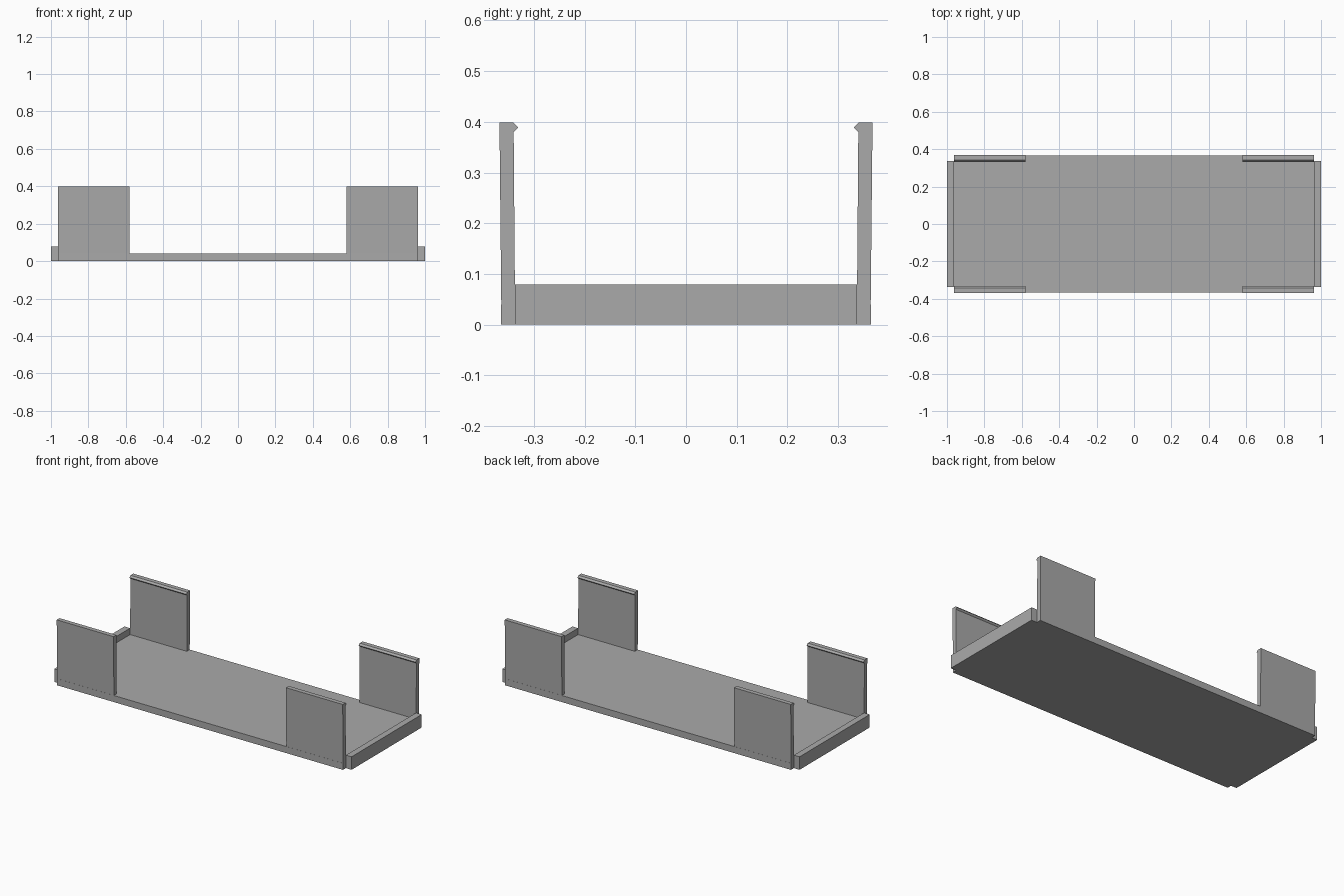
import bpy

# Remove the default cube
cube = bpy.data.objects.get("Cube")
if cube:
    bpy.data.objects.remove(cube, do_unlink=True)

grey = bpy.data.materials.new("mid_grey")
grey.use_nodes = True
colour = (0.4, 0.4, 0.4, 1)
grey.diffuse_color = colour
grey.node_tree.nodes["Principled BSDF"].inputs["Base Color"].default_value = colour


def extrude_x(name, profile, x0, x1):
    """Sweep a closed (y, z) profile from x0 to x1."""
    n = len(profile)
    verts = [(x, y, z) for x in (x0, x1) for y, z in profile]
    faces = [tuple(reversed(range(n))), tuple(range(n, 2 * n))]
    faces += [(i, (i + 1) % n, (i + 1) % n + n, i + n) for i in range(n)]
    mesh = bpy.data.meshes.new(name)
    mesh.from_pydata(verts, [], faces)
    mesh.materials.append(grey)
    obj = bpy.data.objects.new(name, mesh)
    bpy.context.collection.objects.link(obj)
    return obj


def rectangle(half_width, height):
    return [(-half_width, 0), (half_width, 0), (half_width, height), (-half_width, height)]


# Tray floor
extrude_x("tray_floor", rectangle(0.365, 0.04), -0.962, 0.962)

# Raised lips across both ends
extrude_x("left_end_lip", rectangle(0.337, 0.079), 0.962, 1.0)
extrude_x("right_end_lip", rectangle(0.337, 0.079), -1.0, -0.962)

# Slightly splayed clip walls with an inward barb along the top
clip = [(0.337, 0), (0.364, 0), (0.368, 0.399), (0.341, 0.399),
        (0.331, 0.389), (0.340, 0.380)]
for side, y_sign in (("back", 1), ("front", -1)):
    profile = [(y * y_sign, z) for y, z in clip]
    if y_sign < 0:
        profile.reverse()
    extrude_x(f"{side}_left_clip", profile, 0.58, 0.962)
    extrude_x(f"{side}_right_clip", profile, -0.962, -0.58)
